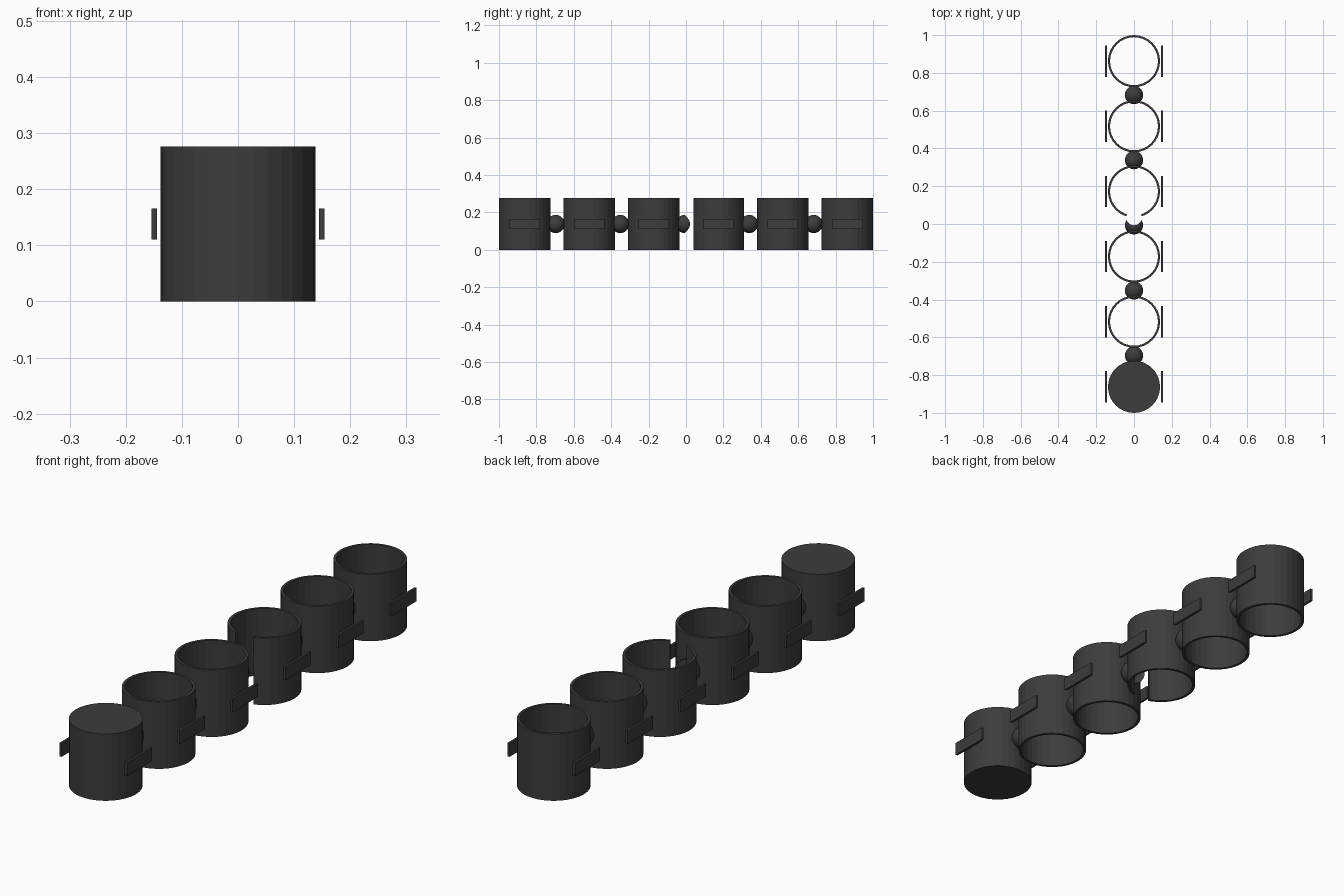
import bpy

if "Cube" in bpy.data.objects:
    bpy.data.objects.remove(bpy.data.objects["Cube"])

U = 2 / 14.5          # cylinder radius; the chain is 14.5 radii long
MID = U               # half height
COUNT = 6
PITCH = 2.5 * U

dark = bpy.data.materials.new("dark_grey")
dark.diffuse_color = (0.045, 0.045, 0.045, 1)
dark.use_nodes = True
dark.node_tree.nodes["Principled BSDF"].inputs["Base Color"].default_value = dark.diffuse_color


def finish(name):
    ob = bpy.context.object
    ob.name = name
    ob.data.materials.append(dark)
    return ob


def cylinder(name, r, h, y, fill='NGON'):
    bpy.ops.mesh.primitive_cylinder_add(vertices=32, radius=r, depth=h,
                                        end_fill_type=fill, location=(0, y, MID))
    return finish(name)


def tab(name, x, y):
    bpy.ops.mesh.primitive_cube_add(size=1, location=(x, y, MID))
    ob = finish(name)
    ob.scale = (0.07 * U, 1.2 * U, 0.4 * U)


# upright cutter for the notch between the third and fourth links
cutter = cylinder("notch_cutter", 0.3 * U, 3 * U, 0.25 * U)
cutter.hide_render = True
cutter.display_type = 'WIRE'


def notch(ob):
    m = ob.modifiers.new("notch", 'BOOLEAN')
    m.operation = 'DIFFERENCE'
    m.solver = 'EXACT'
    m.object = cutter


for i in range(COUNT):
    y = (i - (COUNT - 1) / 2) * PITCH

    # solid first link, then open tubes
    if i == 0:
        cylinder("solid_link", U, 2 * U, y)
    else:
        tube = cylinder(f"tube_link_{i}", U, 2 * U, y, 'NOTHING')
        wall = tube.modifiers.new("wall", 'SOLIDIFY')
        wall.thickness = 0.08 * U
        wall.offset = -1
        if i == 3:
            notch(tube)

    # side tabs
    for side, x in (("left", -1.08 * U), ("right", 1.08 * U)):
        tab(f"{side}_tab_{i}", x, y)

    # ball joint to the next link
    if i < COUNT - 1:
        bpy.ops.mesh.primitive_uv_sphere_add(segments=32, ring_count=16, radius=0.35 * U,
                                             location=(0, y + 1.2 * U, MID))
        ball = finish(f"ball_joint_{i}")
        if i == 2:
            notch(ball)
